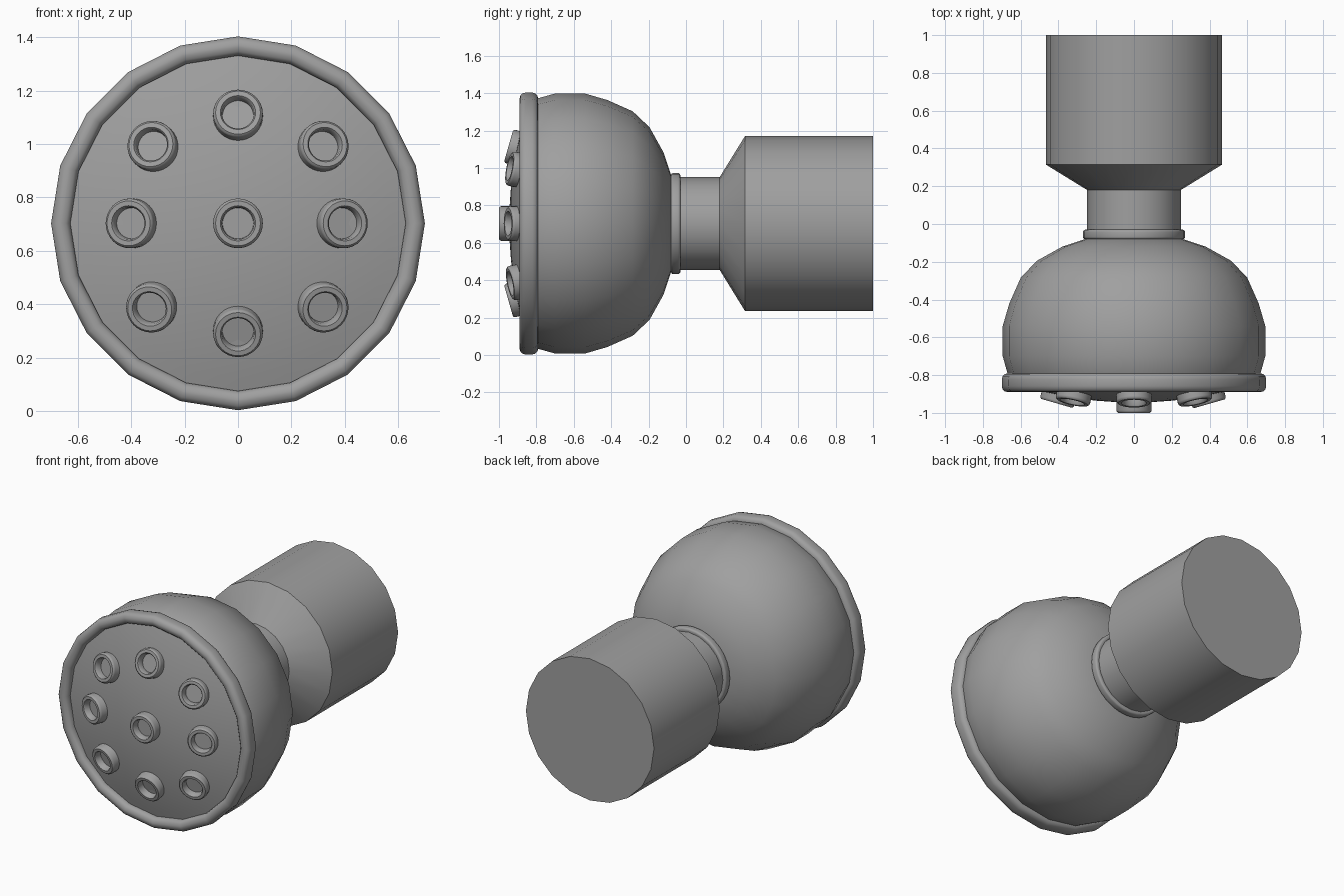
import bpy, bmesh, math
from mathutils import Vector, Matrix

if "Cube" in bpy.data.objects:
    bpy.data.objects.remove(bpy.data.objects["Cube"])

CZ = 0.703  # height of the long axis

grey = bpy.data.materials.new("grey plastic")
grey.diffuse_color = (0.35, 0.35, 0.35, 1)
grey.use_nodes = True
grey.node_tree.nodes["Principled BSDF"].inputs["Base Color"].default_value = grey.diffuse_color


def lathe(name, profile, sides, closed=False, angle=40, matrix=None):
    """Spin (radius, y) points around the y axis; radius 0 makes a pole."""
    bm = bmesh.new()
    rings = []
    for r, y in profile:
        if r == 0:
            rings.append([bm.verts.new((0, y, 0))] * sides)
        else:
            rings.append([bm.verts.new((r * math.sin(2 * math.pi * i / sides), y,
                                        r * math.cos(2 * math.pi * i / sides)))
                          for i in range(sides)])
    pairs = list(zip(rings, rings[1:]))
    if closed:
        pairs.append((rings[-1], rings[0]))
    for a, b in pairs:
        for i in range(sides):
            j = (i + 1) % sides
            quad = list(dict.fromkeys((a[i], a[j], b[j], b[i])))
            bm.faces.new(quad)
    bmesh.ops.recalc_face_normals(bm, faces=bm.faces)
    mesh = bpy.data.meshes.new(name)
    bm.to_mesh(mesh)
    bm.free()
    ob = bpy.data.objects.new(name, mesh)
    bpy.context.collection.objects.link(ob)
    ob.matrix_world = matrix or Matrix.Translation((0, 0, CZ))
    mesh.materials.append(grey)
    bpy.context.view_layer.objects.active = ob
    ob.select_set(True)
    bpy.ops.object.shade_smooth_by_angle(angle=math.radians(angle))
    ob.select_set(False)
    return ob


def rounded(r0, r1, y0, y1, c):
    """Closed ring section with rounded corners."""
    pts = []
    for cx, cy, start in ((r1 - c, y1 - c, 0), (r0 + c, y1 - c, 90),
                          (r0 + c, y0 + c, 180), (r1 - c, y0 + c, 270)):
        for k in range(4):
            a = math.radians(start + 30 * k)
            pts.append((cx + c * math.cos(a), cy + c * math.sin(a)))
    return pts


# Bowl-shaped head
lathe("head_shell", [(0.64, -0.85), (0.67, -0.79), (0.695, -0.70), (0.695, -0.54),
                     (0.66, -0.42), (0.60, -0.285), (0.515, -0.195), (0.38, -0.12),
                     (0.245, -0.075), (0, -0.07)], 20)

# Rim around the face
lathe("head_rim", rounded(0.628, 0.70, -0.89, -0.79, 0.032), 20, closed=True)


# Domed face plate
def dome(r):
    return -0.945 + 0.24 * r * r


lathe("face_plate", [(r, dome(r)) for r in (0, 0.1, 0.2, 0.3, 0.4, 0.5, 0.58, 0.65)], 20)

# Neck and flared handle
lathe("handle", [(0, -0.07), (0.248, -0.07), (0.248, 0.18), (0.467, 0.315),
                 (0.467, 1.0), (0, 1.0)], 20)

# Collar between head and neck
lathe("collar", rounded(0.235, 0.27, -0.08, -0.03, 0.012), 32, closed=True)

# Nozzles: one in the centre, eight around it, each tilted outward
nozzle = [(0, -0.012), (0.058, -0.012), (0.060, -0.046), (0.066, -0.054),
          (0.084, -0.054), (0.091, -0.048), (0.093, -0.040), (0.093, 0.03), (0, 0.03)]
spots = [(0, 0), (0, 0.40), (0, -0.40), (-0.395, 0), (0.385, 0),
         (-0.315, 0.285), (0.315, 0.285), (-0.32, -0.31), (0.315, -0.31)]
for n, (x, z) in enumerate(spots):
    r = math.hypot(x, z)
    out = Vector((x, 0, z)).normalized() if r else Vector((0, 0, 0))
    tilt = math.radians(16) if r else 0
    aim = Vector((0, -math.cos(tilt), 0)) + out * math.sin(tilt)
    turn = Vector((0, -1, 0)).rotation_difference(aim).to_matrix().to_4x4()
    y = dome(r) + 0.01 if r else -0.946
    lathe(f"nozzle_{n}", nozzle, 32,
          matrix=Matrix.Translation((x, y, CZ + z)) @ turn)
